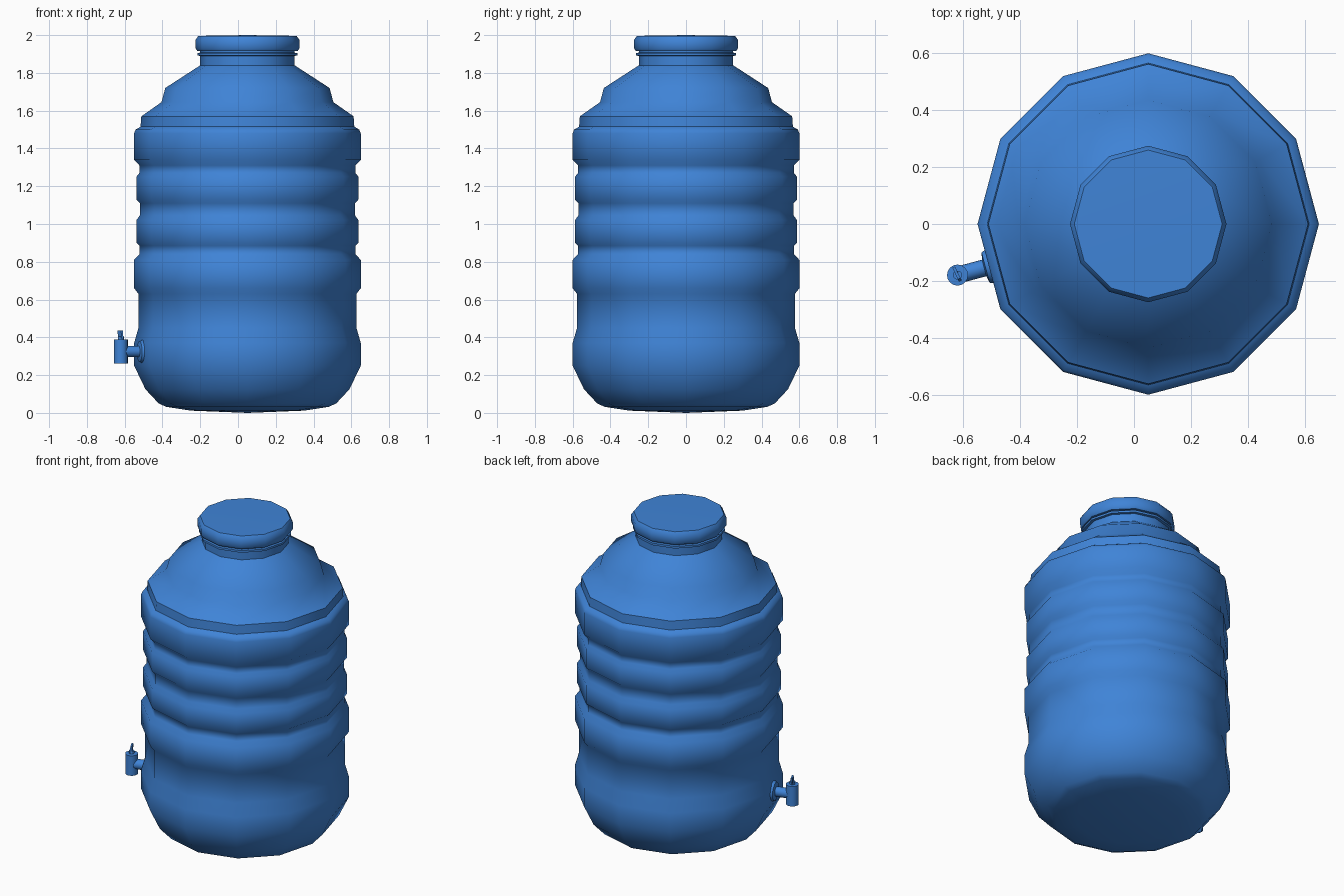
import bpy, bmesh, math
from mathutils import Vector, Matrix

if "Cube" in bpy.data.objects:
    bpy.data.objects.remove(bpy.data.objects["Cube"])

CX = 0.05          # tank axis
A = math.radians(195)
OUT = Vector((math.cos(A), math.sin(A), 0))   # direction the tap points

mat = bpy.data.materials.new("blue_plastic")
mat.diffuse_color = (0.05, 0.23, 0.68, 1)
mat.use_nodes = True
mat.node_tree.nodes["Principled BSDF"].inputs["Base Color"].default_value = mat.diffuse_color


def finish(name, bm, angle):
    bmesh.ops.recalc_face_normals(bm, faces=bm.faces)
    me = bpy.data.meshes.new(name)
    bm.to_mesh(me)
    bm.free()
    ob = bpy.data.objects.new(name, me)
    bpy.context.collection.objects.link(ob)
    me.materials.append(mat)
    bpy.ops.object.select_all(action='DESELECT')
    bpy.context.view_layer.objects.active = ob
    ob.select_set(True)
    bpy.ops.object.shade_smooth_by_angle(angle=math.radians(angle))
    return ob


def lathe(name, profile, sides, matrix, angle=50):
    """Revolve (radius, height) points; radius 0 closes to a pole."""
    bm = bmesh.new()
    rings = []
    for r, z in profile:
        if r == 0:
            rings.append([bm.verts.new(matrix @ Vector((0, 0, z)))] * sides)
        else:
            rings.append([bm.verts.new(matrix @ Vector((
                r * math.cos(2 * math.pi * i / sides),
                r * math.sin(2 * math.pi * i / sides), z))) for i in range(sides)])
    for a, b in zip(rings, rings[1:]):
        for i in range(sides):
            j = (i + 1) % sides
            quad = list(dict.fromkeys((a[i], a[j], b[j], b[i])))
            bm.faces.new(quad)
    return finish(name, bm, angle)


axis = Matrix.Translation((CX, 0, 0))

# Ribbed tank body with stepped shoulder and neck
lathe("tank_body", [
    (0, 0), (0.30, 0.012), (0.43, 0.032), (0.47, 0.05), (0.54, 0.125), (0.60, 0.25),
    (0.60, 0.37), (0.577, 0.45), (0.577, 0.63),
    (0.60, 0.66), (0.60, 0.81), (0.572, 0.84), (0.572, 0.885),
    (0.588, 0.90), (0.588, 1.02), (0.57, 1.045), (0.57, 1.11),
    (0.588, 1.13), (0.588, 1.25), (0.572, 1.27), (0.572, 1.31),
    (0.60, 1.34), (0.60, 1.48), (0.592, 1.50),
    (0.566, 1.515), (0.562, 1.57), (0.455, 1.645),
    (0.435, 1.72), (0.25, 1.84), (0.25, 1.89), (0.265, 1.892),
    (0.265, 1.905), (0.25, 1.907), (0.25, 1.94)], 12, axis)

# Screw lid
lathe("lid", [
    (0.245, 1.915), (0.265, 1.915), (0.275, 1.93), (0.275, 1.975),
    (0.26, 1.996), (0, 2.0)], 12, axis)

# Tap: flange and pipe lie along OUT, the spout and handle stand upright
side = Matrix.Translation((CX, 0, 0.325)) @ OUT.to_track_quat('Z', 'Y').to_matrix().to_4x4()
lathe("tap_flange_pipe", [
    (0, 0.53), (0.062, 0.53), (0.062, 0.575), (0.055, 0.592), (0.03, 0.597),
    (0.03, 0.69), (0, 0.69)], 16, side, 40)
spot = Vector((CX, 0, 0)) + OUT * 0.694
up = Matrix.Translation(spot)
lathe("tap_spout", [
    (0, 0.275), (0.028, 0.275), (0.03, 0.262), (0.037, 0.262), (0.037, 0.388),
    (0, 0.39)], 16, up, 40)
lathe("tap_stem", [(0, 0.385), (0.016, 0.385), (0.016, 0.405), (0, 0.405)], 10,
      up, 40)

# Thin tilted handle blade
bm = bmesh.new()
bmesh.ops.create_cube(bm, size=1, matrix=Matrix.Translation(spot + Vector((0, 0, 0.415)))
                      @ Matrix.Rotation(math.radians(-65), 4, 'Z')
                      @ Matrix.Diagonal((0.045, 0.010, 0.044, 1)))
for v in bm.verts:
    if v.co.z > 0.42:
        v.co.x -= 0.004
        v.co.y += 0.008
finish("tap_handle", bm, 30)
